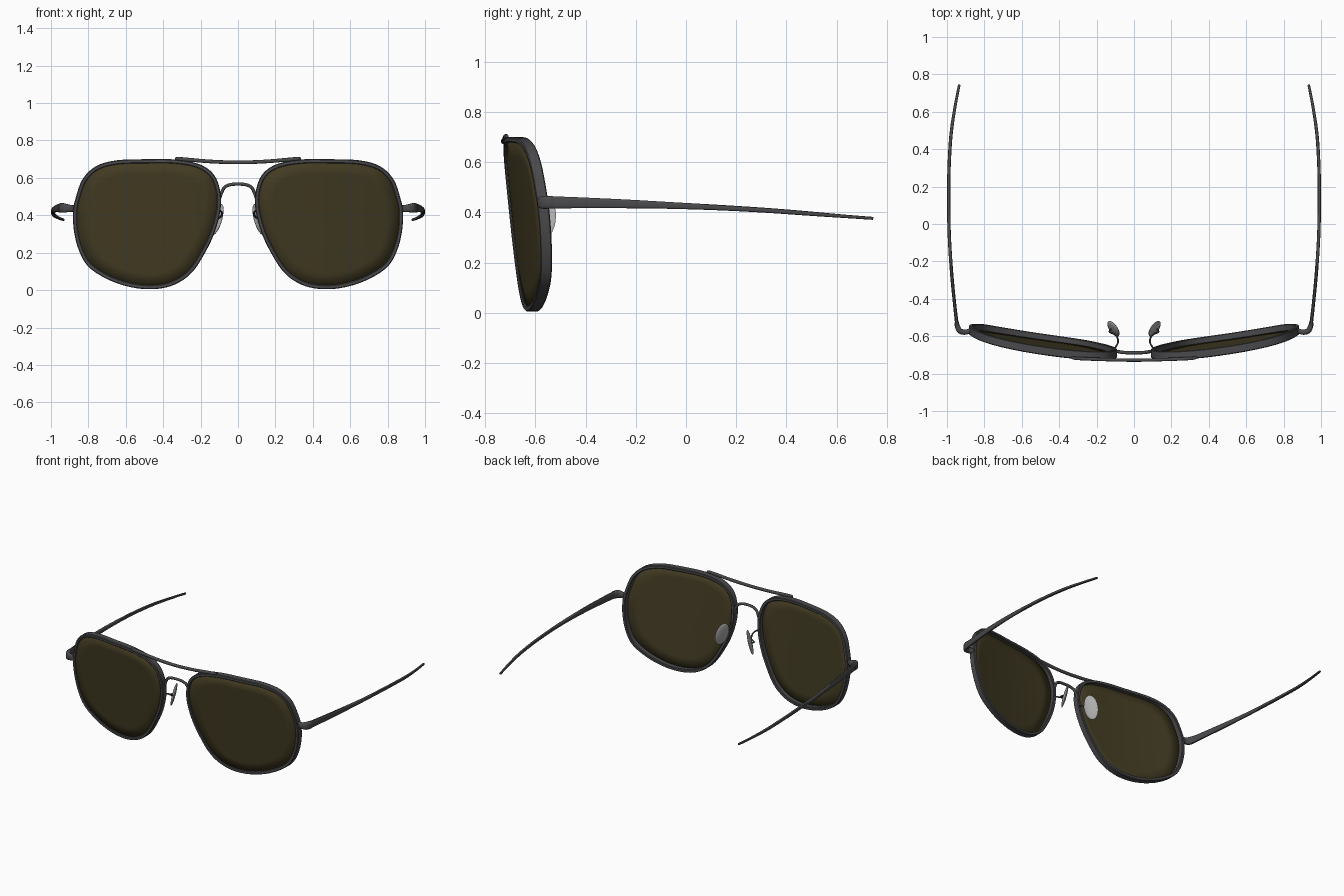
import bpy, math
from mathutils import Vector

if "Cube" in bpy.data.objects:
    bpy.data.objects.remove(bpy.data.objects["Cube"])


def material(name, rgb):
    m = bpy.data.materials.new(name)
    m.diffuse_color = (*rgb, 1)
    m.use_nodes = True
    m.node_tree.nodes["Principled BSDF"].inputs["Base Color"].default_value = m.diffuse_color
    return m


METAL = material("dark grey metal", (0.068, 0.068, 0.073))
LENS = material("olive lens", (0.054, 0.043, 0.016))
PAD = material("pale grey silicone", (0.42, 0.42, 0.42))


def spline(pts, steps, closed=False):
    """Catmull-Rom curve through tuples of any length."""
    n, out = len(pts), []
    get = (lambda i: pts[i % n]) if closed else (lambda i: pts[max(0, min(n - 1, i))])
    for i in range(n if closed else n - 1):
        a, b, c, d = (get(i + k) for k in (-1, 0, 1, 2))
        for s in range(steps):
            t = s / steps
            out.append(tuple(0.5 * (2 * q + (r - p) * t + (2 * p - 5 * q + 4 * r - u) * t * t
                                    + (3 * q - p - 3 * r + u) * t ** 3)
                             for p, q, r, u in zip(a, b, c, d)))
    if not closed:
        out.append(tuple(pts[-1]))
    return out


def make(name, verts, faces, mat, mirror=True, angle=40):
    me = bpy.data.meshes.new(name)
    me.from_pydata([tuple(v) for v in verts], [], faces)
    me.materials.append(mat)
    ob = bpy.data.objects.new(name, me)
    bpy.context.collection.objects.link(ob)
    bpy.ops.object.select_all(action='DESELECT')
    ob.select_set(True)
    bpy.context.view_layer.objects.active = ob
    bpy.ops.object.mode_set(mode='EDIT')
    bpy.ops.mesh.select_all(action='SELECT')
    bpy.ops.mesh.normals_make_consistent(inside=False)
    bpy.ops.object.mode_set(mode='OBJECT')
    bpy.ops.object.shade_smooth_by_angle(angle=math.radians(angle))
    if mirror:
        mod = ob.modifiers.new("mirror", 'MIRROR')
        mod.use_mirror_merge = False
    return ob


def bridge_rings(count, m, closed):
    return [(i * m + j, i * m + (j + 1) % m, (i + 1) % count * m + (j + 1) % m, (i + 1) % count * m + j)
            for i in range(count if closed else count - 1) for j in range(m)]


def sweep(name, path, up, mat, mirror=True, power=1.0, steps=6, m=12):
    """Path points are (x, y, z, half_width, half_height)."""
    pts = spline(path, steps)
    pos = [Vector(p[:3]) for p in pts]
    up, verts = Vector(up), []
    for i, p in enumerate(pts):
        t = (pos[min(i + 1, len(pos) - 1)] - pos[max(i - 1, 0)]).normalized()
        side = t.cross(up).normalized()
        top = side.cross(t)
        for j in range(m):
            a = 2 * math.pi * (j + 0.5) / m
            c, s = (math.copysign(abs(f) ** power, f) for f in (math.cos(a), math.sin(a)))
            verts.append(pos[i] + side * c * p[3] + top * s * p[4])
    faces = bridge_rings(len(pts), m, False)
    faces += [tuple(range(m)), tuple(range(len(verts) - m, len(verts)))]
    return make(name, verts, faces, mat, mirror)


def front_y(x, z):
    """Tilted and wrapped front surface of the glasses."""
    return -0.668 - 0.097 * z + 0.15 * x * x


# Outer outline of one rim in x, z
outline = spline([(.49, .70), (.65, .694), (.76, .662), (.83, .595), (.866, .50), (.882, .42),
                  (.877, .315), (.85, .21), (.80, .125), (.706, .062), (.60, .022), (.49, .005),
                  (.385, .014), (.30, .05), (.235, .107), (.176, .20), (.128, .30), (.096, .415),
                  (.092, .51), (.118, .60), (.17, .655), (.25, .686), (.36, .70)], 4, True)
N = len(outline)
inward = []
for i in range(N):
    (ax, az), (bx, bz) = outline[i - 1], outline[(i + 1) % N]
    d = Vector((bz - az, -(bx - ax))).normalized()
    inward.append(d)

# Rim: bevelled section (inset, depth) swept round the outline
section = [(.004, 0), (0, .004), (0, .042), (.004, .046), (.018, .046), (.022, .042), (.022, .004), (.018, 0)]
verts = []
for (x, z), d in zip(outline, inward):
    y = front_y(x, z)
    verts += [(x + d.x * s, y + q, z + d.y * s) for s, q in section]
make("lens_rim", verts, bridge_rings(N, len(section), True), METAL)

# Lens: concentric rings draped on the wrapped surface
cx, cz, verts = 0.49, 0.36, []
scales = (1, .8, .6, .4, .2)
for k in scales:
    for (x, z), d in zip(outline, inward):
        x, z = cx + (x + d.x * .015 - cx) * k, cz + (z + d.y * .015 - cz) * k
        verts.append((x, front_y(x, z) + .012, z))
verts.append((cx, front_y(cx, cz) + .012, cz))
faces = bridge_rings(len(scales), N, False)
last = (len(scales) - 1) * N
faces += [(last + i, last + (i + 1) % N, len(verts) - 1) for i in range(N)]
lens = make("lens", verts, faces, LENS)
solid = lens.modifiers.new("thickness", 'SOLIDIFY')
solid.thickness, solid.offset = 0.008, 0

# Brow bar across the top
sweep("brow_bar", [(-.335, -.714, .704, .006, .006), (-.30, -.719, .701, .009, .010),
                   (-.15, -.725, .688, .009, .010), (0, -.728, .683, .009, .010),
                   (.15, -.725, .688, .009, .010), (.30, -.719, .701, .009, .010),
                   (.335, -.714, .704, .006, .006)], (0, 0, 1), METAL, False, .7)

# Arched nose bridge
r = .009
arch = [(.104, -.680, .475), (.086, -.682, .525), (.07, -.685, .551), (.04, -.688, .564)]
path = [(-x, y, z, r, r) for x, y, z in arch] + [(0, -.689, .567, r, r)]
path += [(x, y, z, r, r) for x, y, z in reversed(arch)]
sweep("nose_bridge", path, (0, 1, 0), METAL, False)

# Nose pad wires
r = .005
sweep("pad_wire", [(x, y, z, r, r) for x, y, z in
                   [(.105, -.668, .43), (.085, -.63, .412), (.098, -.592, .388),
                    (.13, -.578, .38), (.122, -.56, .38)]], (0, 0, 1), METAL, m=8)

# Nose pads: flattened ellipsoids leaning along the rim
along = Vector((.5, .86, 0))
tall = Vector((-.25, .05, 1)).normalized()
thin = along.cross(tall).normalized()
verts, U, V = [], 12, 20
for i in range(U + 1):
    a = math.pi * (0.02 + 0.96 * i / U)
    for j in range(V):
        b = 2 * math.pi * j / V
        verts.append(Vector((.110, -.560, .379)) + tall * math.cos(a) * .084
                     + along * math.sin(a) * math.cos(b) * .048 + thin * math.sin(a) * math.sin(b) * .011)
faces = bridge_rings(U + 1, V, False) + [tuple(range(V)), tuple(range(U * V, U * V + V))]
make("nose_pad", verts, faces, PAD, angle=60)

# Hinge end pieces
sweep("hinge_end_piece", [(.868, -.566, .436, .012, .018), (.90, -.578, .437, .014, .020),
                          (.93, -.572, .439, .015, .025), (.944, -.548, .440, .014, .026),
                          (.948, -.525, .440, .011, .024)], (0, 0, 1), METAL, power=.6)

# Tapering temples
sweep("temple", [(.945, -.55, .440, .010, .025), (.960, -.42, .438, .009, .022),
                 (.976, -.25, .434, .009, .018), (.988, -.05, .427, .009, .0135),
                 (.991, .15, .418, .009, .011), (.988, .32, .408, .009, .010),
                 (.978, .48, .396, .009, .009), (.958, .62, .385, .008, .007),
                 (.934, .745, .376, .007, .006)], (0, 0, 1), METAL, power=.6)
